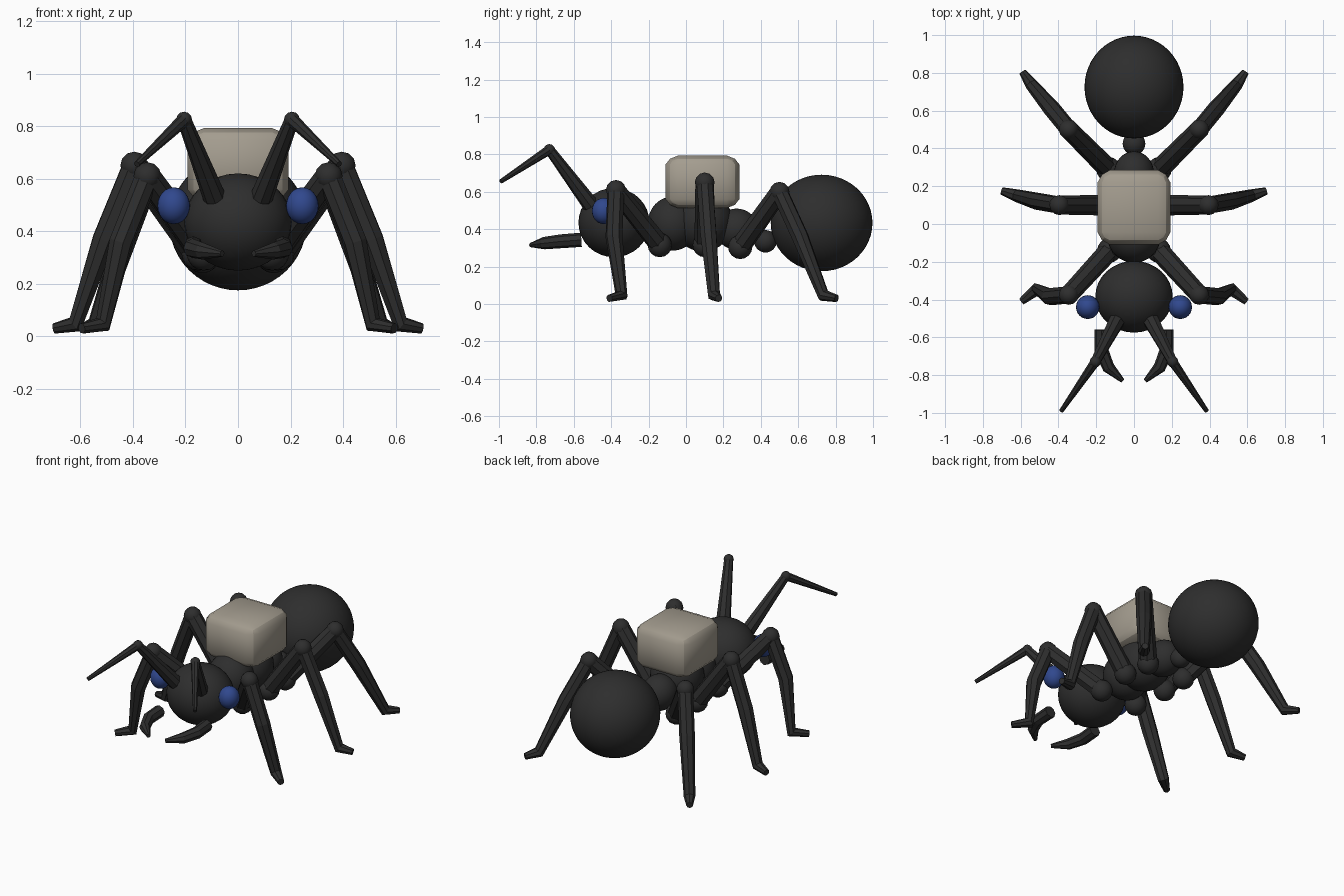
import bpy, bmesh
from mathutils import Vector, Matrix

cube = bpy.data.objects.get("Cube")
if cube:
    bpy.data.objects.remove(cube, do_unlink=True)


def material(name, rgb):
    m = bpy.data.materials.new(name)
    m.use_nodes = True
    m.diffuse_color = (*rgb, 1)
    m.node_tree.nodes["Principled BSDF"].inputs["Base Color"].default_value = (*rgb, 1)
    return m


BLACK = material("black shell", (0.027, 0.027, 0.027))
BLUE = material("blue eye", (0.03, 0.065, 0.27))
STONE = material("pale stone", (0.37, 0.335, 0.275))


def finish(name, bm, mat, smooth):
    bmesh.ops.recalc_face_normals(bm, faces=bm.faces)
    for f in bm.faces:
        f.smooth = smooth
    mesh = bpy.data.meshes.new(name)
    bm.to_mesh(mesh)
    bm.free()
    mesh.materials.append(mat)
    obj = bpy.data.objects.new(name, mesh)
    bpy.context.collection.objects.link(obj)
    return obj


def ball(name, centre, radii, mat=BLACK, segments=32):
    bm = bmesh.new()
    bmesh.ops.create_uvsphere(bm, u_segments=segments, v_segments=segments // 2, radius=1)
    bmesh.ops.transform(bm, verts=bm.verts,
                        matrix=Matrix.Translation(centre) @ Matrix.Diagonal((*radii, 1)))
    return finish(name, bm, mat, True)


def limb(name, points, radii, sides=8):
    """Faceted tapering tube along a path, capped at both ends."""
    pts = [Vector(p) for p in points]
    steps = [(b - a).normalized() for a, b in zip(pts, pts[1:])]
    bm = bmesh.new()
    rings = []
    rot = Vector((0, 0, 1)).rotation_difference(steps[0])
    last = steps[0]
    for i, (p, r) in enumerate(zip(pts, radii)):
        d = (steps[max(i - 1, 0)] + steps[min(i, len(steps) - 1)]).normalized()
        rot = last.rotation_difference(d) @ rot
        last = d
        place = Matrix.Translation(p) @ rot.to_matrix().to_4x4()
        rings.append(bmesh.ops.create_circle(bm, segments=sides, radius=r, matrix=place)["verts"])
    for a, b in zip(rings, rings[1:]):
        for k in range(sides):
            n = (k + 1) % sides
            bm.faces.new((a[k], a[n], b[n], b[k]))
    bm.faces.new(rings[0])
    bm.faces.new(rings[-1])
    return finish(name, bm, BLACK, False)


# Body
ball("head", (0, -0.385, 0.435), (0.205, 0.19, 0.185))
ball("front_thorax", (0, -0.07, 0.43), (0.14, 0.135, 0.145))
ball("middle_thorax", (0, 0.09, 0.44), (0.16, 0.16, 0.16))
ball("rear_thorax", (0, 0.27, 0.40), (0.105, 0.115, 0.11))
ball("waist", (0, 0.425, 0.335), (0.06, 0.06, 0.06))
ball("abdomen", (0, 0.725, 0.433), (0.262, 0.272, 0.258), segments=48)

# Bulging block carried on the back
bm = bmesh.new()
bmesh.ops.create_cube(bm, size=2)
bmesh.ops.subdivide_edges(bm, edges=bm.edges[:], cuts=2, use_grid_fill=True)
for e in bm.edges:
    shared = sum(abs(a) > 0.99 and abs(a - b) < 0.01 for a, b in zip(e.verts[0].co, e.verts[1].co))
    e.smooth = shared < 2
for v in bm.verts:
    outer = [abs(c) > 0.99 for c in v.co]
    pull = (1, 1, 0.88, 0.81)[sum(outer)]
    v.co = Vector([c * pull if o else c * 2.0 for c, o in zip(v.co, outer)])
bmesh.ops.transform(bm, verts=bm.verts, matrix=Matrix.Translation((0, 0.088, 0.653))
                    @ Matrix.Diagonal((0.193, 0.197, 0.14, 1)))
finish("back_block", bm, STONE, True)

# Legs: hip, knee, shin bend, ankle, toe
LEGS = {
    "front": [(0.13, -0.14, 0.315), (0.345, -0.375, 0.61), (0.445, -0.385, 0.36),
              (0.515, -0.345, 0.045), (0.595, -0.41, 0.03)],
    "middle": [(0.15, 0.10, 0.315), (0.395, 0.10, 0.65), (0.51, 0.12, 0.37),
               (0.62, 0.15, 0.045), (0.70, 0.175, 0.03)],
    "rear": [(0.135, 0.29, 0.305), (0.345, 0.50, 0.60), (0.435, 0.61, 0.36),
             (0.54, 0.735, 0.045), (0.59, 0.805, 0.03)],
}

for side, s in (("left", 1), ("right", -1)):
    def flip(points):
        return [(s * x, y, z) for x, y, z in points]

    for which, joints in LEGS.items():
        pts = flip(joints)
        tag = f"{which}_{side}"
        ball(f"hip_{tag}", pts[0], (0.065,) * 3, segments=16)
        limb(f"thigh_{tag}", pts[:2], (0.055, 0.05))
        ball(f"knee_{tag}", pts[1], (0.053,) * 3, segments=12)
        limb(f"shin_{tag}", pts[1:], (0.046, 0.046, 0.034, 0.02))

    # Face
    ball(f"eye_{side}", (s * 0.245, -0.44, 0.497), (0.062, 0.063, 0.07), BLUE, 24)
    root, elbow, tip = flip([(0.09, -0.51, 0.53), (0.205, -0.73, 0.825), (0.385, -0.99, 0.655)])
    limb(f"antenna_base_{side}", [root, elbow], (0.044, 0.027))
    ball(f"antenna_joint_{side}", elbow, (0.03,) * 3, segments=12)
    limb(f"antenna_tip_{side}", [elbow, tip], (0.026, 0.012))
    limb(f"mandible_{side}", flip([(0.17, -0.56, 0.343), (0.172, -0.67, 0.335),
                                   (0.135, -0.76, 0.325), (0.06, -0.83, 0.315)]),
         (0.038, 0.037, 0.033, 0.012))
